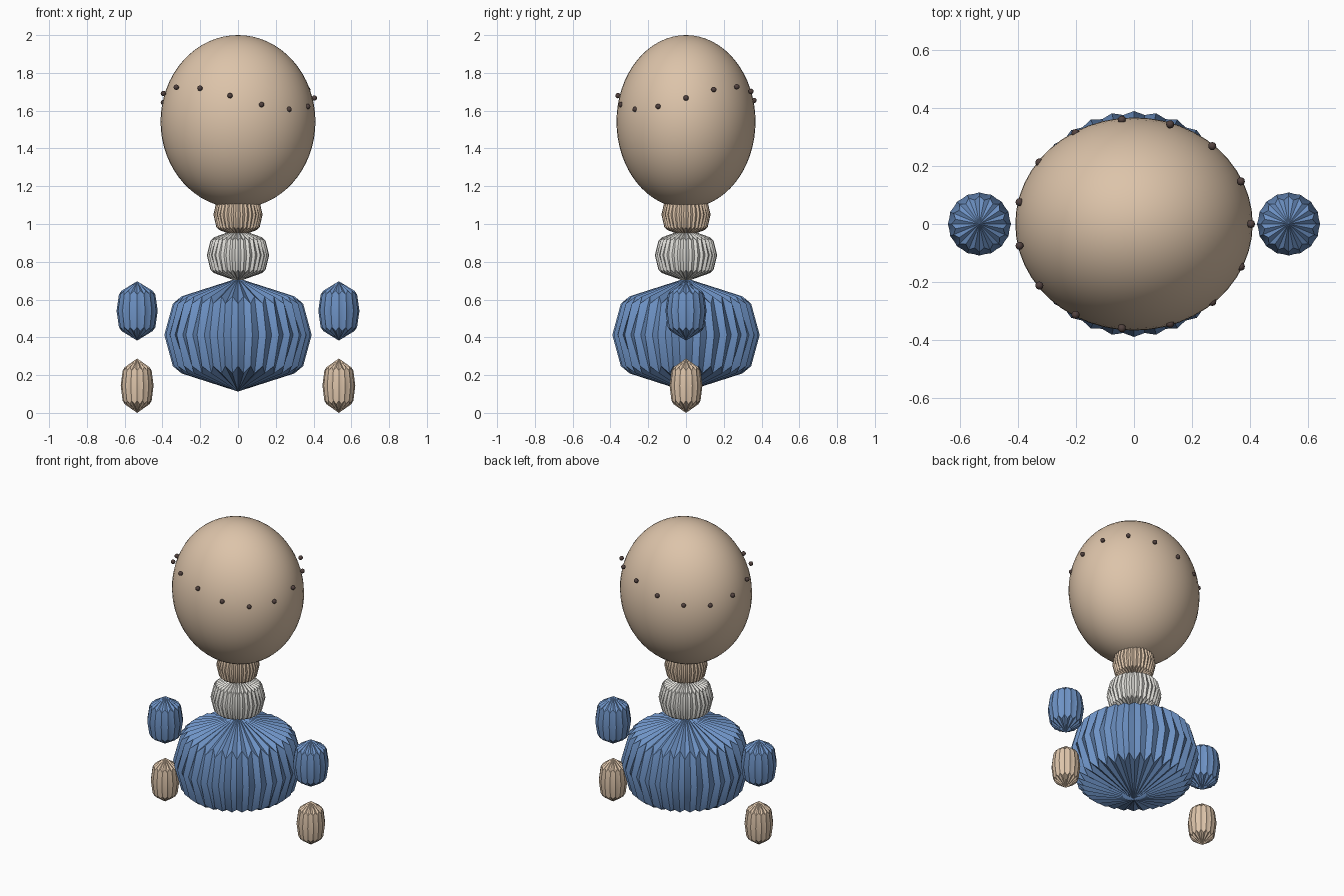
import bpy, bmesh, math

if "Cube" in bpy.data.objects:
    bpy.data.objects.remove(bpy.data.objects["Cube"])


def material(name, rgb):
    m = bpy.data.materials.new(name)
    m.diffuse_color = (*rgb, 1)
    m.use_nodes = True
    m.node_tree.nodes["Principled BSDF"].inputs["Base Color"].default_value = m.diffuse_color
    return m


SKIN = material("skin", (0.72, 0.55, 0.40))
BLUE = material("blue cloth", (0.155, 0.29, 0.56))
WHITE = material("off white", (0.75, 0.74, 0.70))
BROWN = material("dark brown", (0.085, 0.055, 0.05))


def finish(name, bm, mat, centre, angle):
    bmesh.ops.recalc_face_normals(bm, faces=bm.faces)
    me = bpy.data.meshes.new(name)
    bm.to_mesh(me)
    bm.free()
    ob = bpy.data.objects.new(name, me)
    ob.location = centre
    me.materials.append(mat)
    bpy.context.collection.objects.link(ob)
    bpy.ops.object.select_all(action='DESELECT')
    ob.select_set(True)
    bpy.context.view_layer.objects.active = ob
    bpy.ops.object.shade_smooth_by_angle(angle=math.radians(angle))
    return ob


def ellipsoid(name, centre, size, mat, segs=48, rings=32):
    bm = bmesh.new()
    bmesh.ops.create_uvsphere(bm, u_segments=segs, v_segments=rings, radius=1)
    bmesh.ops.scale(bm, vec=size, verts=bm.verts)
    return finish(name, bm, mat, centre, 40)


# Pleated bulb: alternating meridians with two slightly different profiles
PROFILES = [[(0.885, -0.55), (1.0, 0.0), (0.885, 0.55)],
            [(0.77, -0.68), (0.97, 0.0), (0.77, 0.68)]]


def pleated_bulb(name, centre, radius, half_height, mat, pleats=32):
    bm = bmesh.new()
    n = pleats * 2
    bottom = bm.verts.new((0, 0, -half_height))
    top = bm.verts.new((0, 0, half_height))
    cols = []
    for i in range(n):
        a = 2 * math.pi * i / n
        cols.append([bm.verts.new((radius * r * math.cos(a), radius * r * math.sin(a),
                                   half_height * z)) for r, z in PROFILES[i % 2]])
    for i in range(n):
        a, b = cols[i], cols[(i + 1) % n]
        bm.faces.new((bottom, b[0], a[0]))
        bm.faces.new((top, a[2], b[2]))
        for k in range(2):
            bm.faces.new((a[k], b[k], b[k + 1], a[k + 1]))
    return finish(name, bm, mat, centre, 35)


# Head, neck, collar and torso
ellipsoid("head", (0, 0, 1.542), (0.41, 0.368, 0.458), SKIN)
pleated_bulb("neck", (0, 0, 1.05), 0.13, 0.12, SKIN)
pleated_bulb("collar", (0, 0, 0.835), 0.165, 0.14, WHITE)
pleated_bulb("torso", (0, 0, 0.413), 0.39, 0.30, BLUE)

# Sleeves and hands
for side, x in (("left", -0.534), ("right", 0.534)):
    pleated_bulb(side + "_sleeve", (x, 0, 0.54), 0.109, 0.157, BLUE, 16)
    pleated_bulb(side + "_hand", (x, 0, 0.144), 0.087, 0.144, SKIN, 16)

# Wavy ring of beads around the head
for i in range(15):
    a = 2 * math.pi * i / 15
    ellipsoid(f"head_bead_{i + 1}",
              (0.404 * math.cos(a), 0.362 * math.sin(a), 1.667 + 0.06 * math.sin(2 * a)),
              (0.014, 0.014, 0.014), BROWN, 12, 8)
